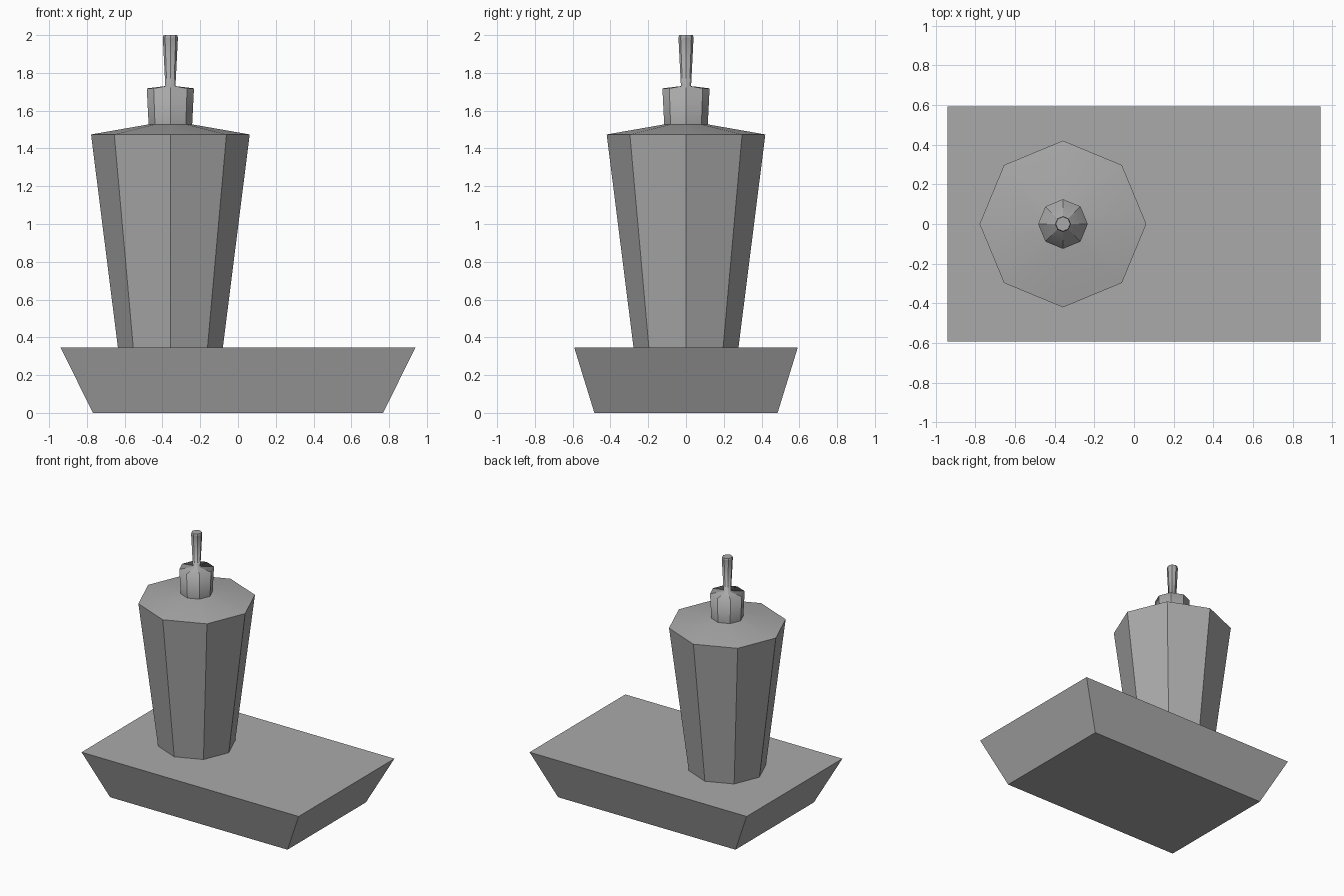
import bpy, bmesh, math

cube = bpy.data.objects.get("Cube")
if cube:
    bpy.data.objects.remove(cube, do_unlink=True)

grey = bpy.data.materials.new("plain grey")
grey.use_nodes = True
colour = (0.4, 0.4, 0.4, 1)
grey.diffuse_color = colour
grey.node_tree.nodes["Principled BSDF"].inputs["Base Color"].default_value = colour

TOWER_X = -0.358


def loft(name, rings, flat_caps=True):
    """Join rings of points, bottom to top, and close both ends."""
    bm = bmesh.new()
    loops = [[bm.verts.new(p) for p in ring] for ring in rings]
    n = len(loops[0])
    for low, high in zip(loops, loops[1:]):
        for i in range(n):
            j = (i + 1) % n
            bm.faces.new((low[i], low[j], high[j], high[i]))
    bm.faces.new(loops[0][::-1])
    bm.faces.new(loops[-1])
    bmesh.ops.recalc_face_normals(bm, faces=bm.faces)
    mesh = bpy.data.meshes.new(name)
    bm.to_mesh(mesh)
    bm.free()
    mesh.materials.append(grey)
    obj = bpy.data.objects.new(name, mesh)
    bpy.context.collection.objects.link(obj)
    return obj


def rectangle(x, y, z):
    return [(-x, -y, z), (x, -y, z), (x, y, z), (-x, y, z)]


def octagon(r, z):
    return [(TOWER_X + r * math.cos(i * math.pi / 4),
             r * math.sin(i * math.pi / 4), z) for i in range(8)]


# Flared hull
loft("hull", [rectangle(0.768, 0.485, 0), rectangle(0.94, 0.592, 0.347)])

# Tapered tower with a shallow, smooth roof
tower = loft("tower", [octagon(r, z) for r, z in
                       ((0.278, 0.347), (0.42, 1.474), (0.1, 1.53))])
bpy.context.view_layer.objects.active = tower
tower.select_set(True)
bpy.ops.object.shade_smooth_by_angle(angle=math.radians(30))
tower.select_set(False)

# Collar and mast: facets stay crisp around, but blend along the profile
mast = loft("collar_and_mast", [octagon(r, z) for r, z in
                                ((0.115, 1.52), (0.125, 1.718), (0.027, 1.73),
                                 (0.04, 1.988), (0.036, 2.0))])
bm = bmesh.new()
bm.from_mesh(mast.data)
for face in bm.faces:
    face.smooth = True
for edge in bm.edges:
    a, b = (v.co for v in edge.verts)
    around = abs(a.z - b.z) < 0.001
    edge.smooth = around and 1.6 < a.z < 1.9
bm.to_mesh(mast.data)
bm.free()
